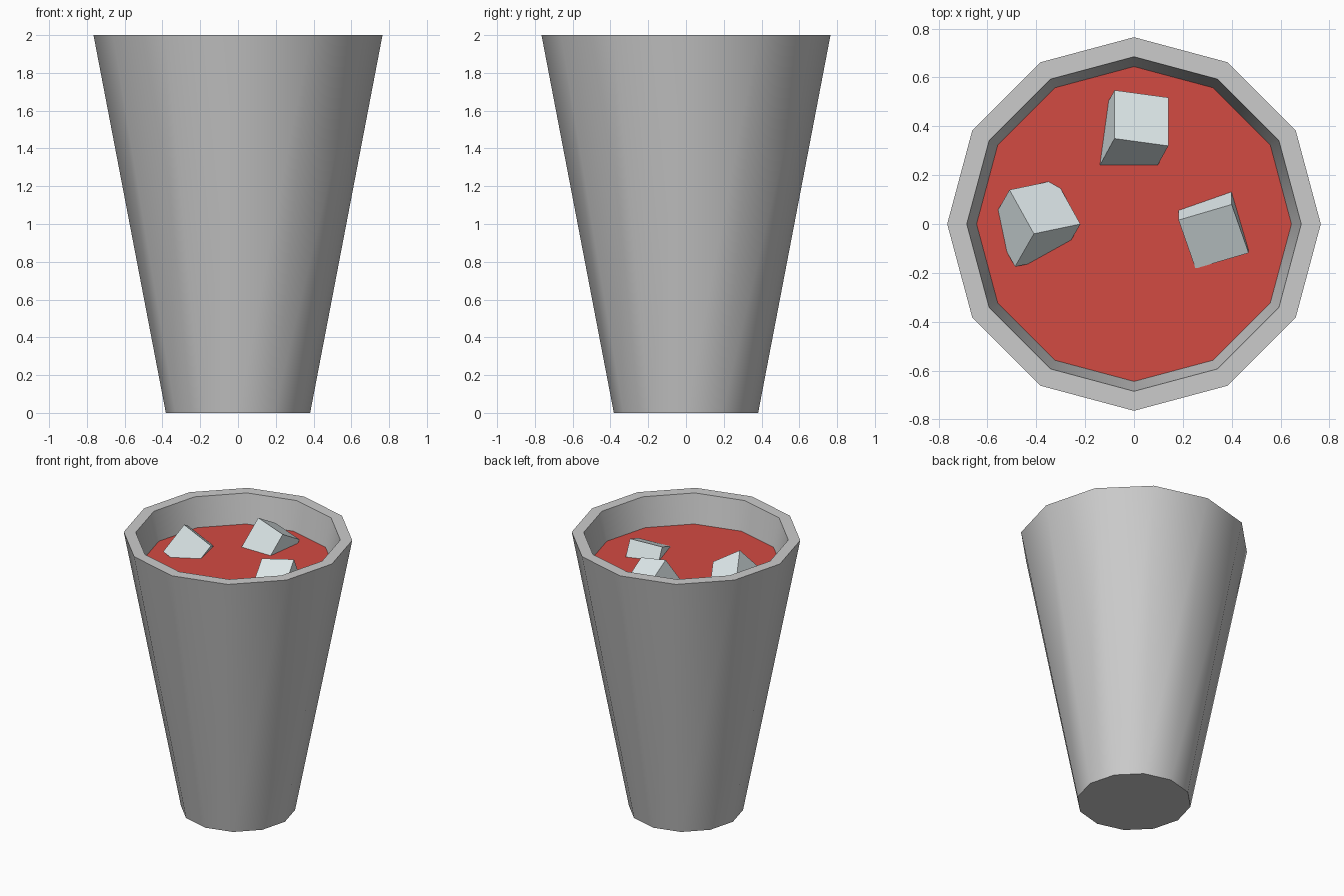
import bpy, bmesh, math
from mathutils import Vector, Matrix

if "Cube" in bpy.data.objects:
    bpy.data.objects.remove(bpy.data.objects["Cube"])

SIDES = 12
LIQUID_Z = 1.79


def material(name, color):
    m = bpy.data.materials.new(name)
    m.diffuse_color = (*color, 1)
    m.use_nodes = True
    m.node_tree.nodes["Principled BSDF"].inputs["Base Color"].default_value = m.diffuse_color
    return m


def add_object(name, bm, mat=None):
    bmesh.ops.recalc_face_normals(bm, faces=bm.faces)
    mesh = bpy.data.meshes.new(name)
    bm.to_mesh(mesh)
    bm.free()
    ob = bpy.data.objects.new(name, mesh)
    bpy.context.collection.objects.link(ob)
    if mat:
        mesh.materials.append(mat)
    return ob


def ring(bm, r, z):
    return [bm.verts.new((r * math.cos(i * math.tau / SIDES),
                          r * math.sin(i * math.tau / SIDES), z)) for i in range(SIDES)]


# Tapered cup: outer base, outer rim, inner rim, inner floor
bm = bmesh.new()
rings = [ring(bm, r, z) for r, z in ((0.382, 0), (0.765, 2), (0.685, 2), (0.317, 0.08))]
for a, b in zip(rings, rings[1:]):
    for i in range(SIDES):
        j = (i + 1) % SIDES
        bm.faces.new((a[i], a[j], b[j], b[i]))
bm.faces.new(rings[0][::-1])
bm.faces.new(rings[-1])
cup = add_object("cup", bm)
bpy.context.view_layer.objects.active = cup
cup.select_set(True)
bpy.ops.object.shade_smooth_by_angle(angle=math.radians(40))

# Drink surface
bm = bmesh.new()
face = bm.faces.new(ring(bm, 0.646, LIQUID_Z))
drink = add_object("drink", bm, material("red_drink", (0.65, 0.07, 0.055)))

# Floating ice cubes: highest corner and the directions of two edges from it
ICE = material("ice", (0.75, 0.83, 0.845))
EDGE = 0.2285


def ice_cube(name, corner, edge_a, edge_b):
    a = Vector(edge_a).normalized()
    b = Vector(edge_b)
    b = (b - a * a.dot(b)).normalized()
    c = a.cross(b)
    if c.z > 0:
        c = -c
    rot = Matrix((a, b, c)).transposed().to_4x4()
    centre = Vector(corner) + (a + b + c) * EDGE / 2
    bm = bmesh.new()
    bmesh.ops.create_cube(bm, size=EDGE, matrix=Matrix.Translation(centre) @ rot)
    add_object(name, bm, ICE)


ice_cube("ice_back", (-0.08, 0.35, 1.98), (0.22, -0.03, -0.052), (0, 0.20, -0.115))
ice_cube("ice_left", (-0.41, -0.04, 1.99), (-0.10, 0.18, -0.099), (0.19, 0.04, -0.12))
ice_cube("ice_right", (0.40, 0.08, 1.905), (0.07, -0.20, -0.09), (-0.217, -0.065, -0.0275))
